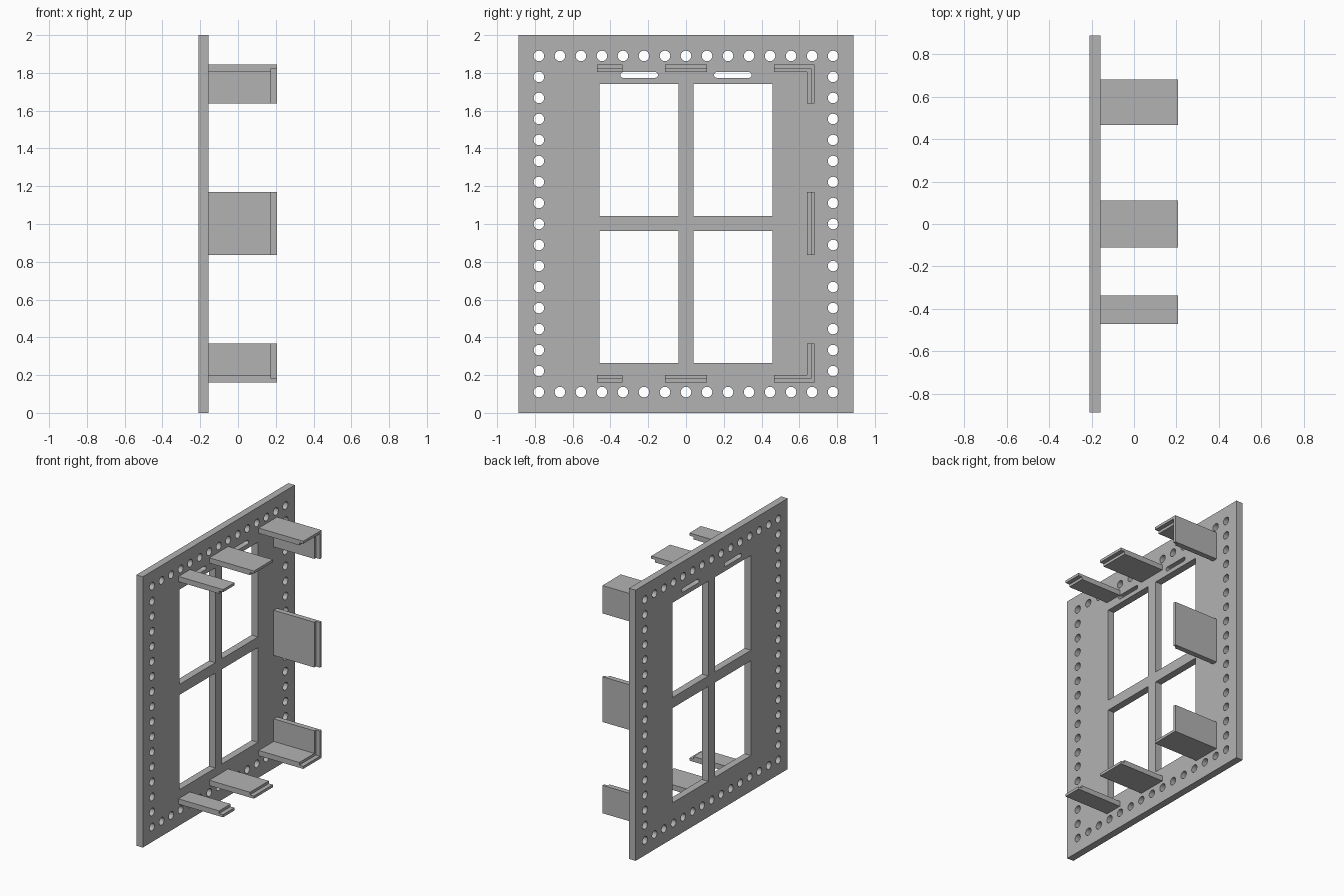
import bpy
import bmesh
import math
from mathutils import Matrix

cube = bpy.data.objects.get("Cube")
if cube:
    bpy.data.objects.remove(cube, do_unlink=True)

GREY = (0.45, 0.45, 0.45, 1)
grey = bpy.data.materials.new("plain grey")
grey.use_nodes = True
grey.diffuse_color = GREY
grey.node_tree.nodes["Principled BSDF"].inputs["Base Color"].default_value = GREY

BACK, FACE = -0.21, -0.157     # panel surfaces along x
STEP, TIP = 0.175, 0.207       # ends of the two tab layers
MID = 1.0025                   # height the tabs mirror about


def rect(y, z, w, h):
    return [(y - w / 2, z - h / 2), (y + w / 2, z - h / 2),
            (y + w / 2, z + h / 2), (y - w / 2, z + h / 2)]


def capsule(y, z, half, r, n=24):
    """Round hole, or a round-ended slot when half is above zero."""
    pts = []
    for end in (1, -1):
        for i in range(n // 2 + 1):
            if half == 0 and i == n // 2:
                continue
            a = math.pi * (i / (n // 2) - 0.5)
            pts.append((y + end * (half + r * math.cos(a)), z + end * r * math.sin(a)))
    return pts


# Panel outline with windows, slots and a border of round holes
loops = [rect(0, 1, 1.775, 2)]
for side in (-1, 1):
    for z in (0.614, 1.392):
        loops.append(rect(side * 0.249, z, 0.418, 0.7))
    loops.append(capsule(side * 0.248, 1.789, 0.085, 0.015))
PITCH = 0.1112
for i in range(-7, 8):
    for j in range(-8, 9):
        if abs(i) == 7 or abs(j) == 8:
            loops.append(capsule(i * PITCH, 1 + j * PITCH, 0, 0.028))

curve = bpy.data.curves.new("panel", "CURVE")
curve.dimensions = "2D"
curve.fill_mode = "BOTH"
curve.extrude = (FACE - BACK) / 2
for pts in loops:
    spline = curve.splines.new("POLY")
    spline.points.add(len(pts) - 1)
    for p, (y, z) in zip(spline.points, pts):
        p.co = (y, z, 0, 1)
    spline.use_cyclic_u = True
curve.materials.append(grey)
panel = bpy.data.objects.new("panel", curve)
bpy.context.collection.objects.link(panel)
# Stand the flat outline up so that its normal runs along x
panel.matrix_world = Matrix(((0, 0, 1, (BACK + FACE) / 2),
                             (1, 0, 0, 0), (0, 1, 0, 0), (0, 0, 0, 1)))
bpy.ops.object.select_all(action="DESELECT")
panel.select_set(True)
bpy.context.view_layer.objects.active = panel
bpy.ops.object.convert(target="MESH")
bm = bmesh.new()
bm.from_mesh(panel.data)
bmesh.ops.remove_doubles(bm, verts=bm.verts, dist=0.0001)
bmesh.ops.recalc_face_normals(bm, faces=bm.faces)
bm.to_mesh(panel.data)
bm.free()
bpy.ops.object.shade_smooth_by_angle(angle=math.radians(30))

# Stepped tab section: distance along x, depth inward from the outer face
T = 0.039
SECTION = [(FACE, 0), (TIP, 0), (TIP, T / 2), (STEP, T / 2), (STEP, T), (FACE, T)]


def tab(name, stations):
    """Sweep the section through stations (y, z, inward y, inward z)."""
    bm = bmesh.new()
    rings = [[bm.verts.new((x, y + dy * d, z + dz * d)) for x, d in SECTION]
             for y, z, dy, dz in stations]
    n = len(SECTION)
    for a, b in zip(rings, rings[1:]):
        for k in range(n):
            bm.faces.new((a[k], a[(k + 1) % n], b[(k + 1) % n], b[k]))
    bm.faces.new(rings[0])
    bm.faces.new(rings[-1][::-1])
    bmesh.ops.recalc_face_normals(bm, faces=bm.faces)
    mesh = bpy.data.meshes.new(name)
    bm.to_mesh(mesh)
    bm.free()
    mesh.materials.append(grey)
    bpy.context.collection.objects.link(bpy.data.objects.new(name, mesh))


# Top and bottom tabs, with angled ones in the corners
EDGE = 0.68
for label, s in (("top", 1), ("bottom", -1)):
    z = MID + s * 0.841
    tab(label + "_end_tab", [(-0.47, z, 0, -s), (-0.336, z, 0, -s)])
    tab(label + "_middle_tab", [(-0.11, z, 0, -s), (0.11, z, 0, -s)])
    tab(label + "_corner_tab", [(0.466, z, 0, -s), (EDGE, z, -1, -s),
                                (EDGE, MID + s * 0.635, -1, 0)])

# Side tab
tab("side_tab", [(EDGE, MID - 0.167, -1, 0), (EDGE, MID + 0.167, -1, 0)])
